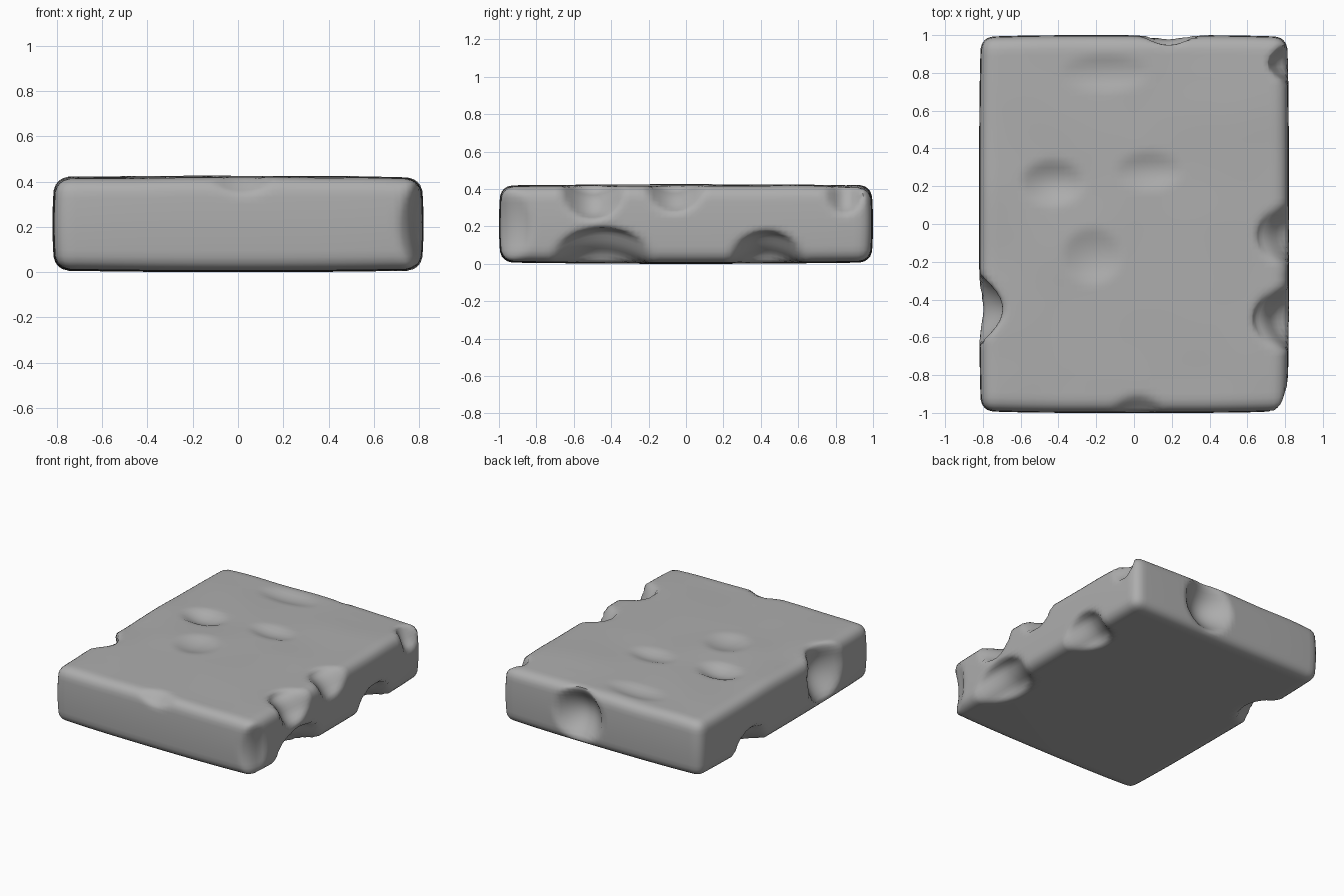
import bpy, bmesh, math
from mathutils import Vector, noise

if "Cube" in bpy.data.objects:
    bpy.data.objects.remove(bpy.data.objects["Cube"])

HALF = Vector((0.82, 1.0, 0.2125))   # half size of the slab
ROUND = 0.065                        # edge rounding
CELL = 0.032

# Worn hollows: centre, radii, push vector
DENTS = [
    # left side
    ((-0.82, -0.45, 0.27), (0.20, 0.20, 0.24), (0.15, 0, -0.02)),
    ((-0.82, 0.40, 0.00), (0.18, 0.20, 0.18), (0.08, 0, 0.07)),
    # right side, upper edge
    ((0.82, -0.50, 0.40), (0.20, 0.17, 0.17), (-0.10, 0, -0.06)),
    ((0.82, -0.06, 0.42), (0.18, 0.16, 0.15), (-0.08, 0, -0.05)),
    ((0.82, 0.85, 0.38), (0.12, 0.10, 0.12), (-0.07, 0, -0.03)),
    # right side, lower edge
    ((0.82, -0.45, 0.03), (0.20, 0.27, 0.17), (-0.09, 0, 0.09)),
    ((0.82, 0.43, 0.02), (0.20, 0.20, 0.16), (-0.09, 0, 0.08)),
    ((0.82, -0.96, 0.20), (0.12, 0.14, 0.22), (-0.04, 0.03, 0)),
    # back crater
    ((0.18, 1.00, 0.23), (0.20, 0.16, 0.20), (0, -0.13, 0)),
    # top hollows
    ((-0.15, 0.80, 0.425), (0.24, 0.10, 0.15), (0, 0, -0.02)),
    ((-0.43, 0.22, 0.425), (0.17, 0.12, 0.15), (0, 0, -0.04)),
    ((0.08, 0.28, 0.425), (0.18, 0.10, 0.15), (0, 0, -0.025)),
    ((-0.22, -0.17, 0.425), (0.16, 0.15, 0.15), (0, 0, -0.03)),
    # front upper lip
    ((0.02, -1.0, 0.42), (0.14, 0.10, 0.08), (0, 0.02, -0.03)),
]


def build_slab():
    """Six gridded sides welded into one rounded, worn block."""
    bm = bmesh.new()
    for axis in range(3):
        a, b = (axis + 1) % 3, (axis + 2) % 3
        na, nb = (math.ceil(2 * HALF[i] / CELL) for i in (a, b))
        for side in (-1, 1):
            rows = []
            for i in range(na + 1):
                row = []
                for j in range(nb + 1):
                    p = Vector()
                    p[axis] = side * HALF[axis]
                    p[a] = HALF[a] * (2 * i / na - 1)
                    p[b] = HALF[b] * (2 * j / nb - 1)
                    row.append(bm.verts.new(p))
                rows.append(row)
            for i in range(na):
                for j in range(nb):
                    q = [rows[i][j], rows[i + 1][j],
                         rows[i + 1][j + 1], rows[i][j + 1]]
                    bm.faces.new(q if side > 0 else q[::-1])
    bmesh.ops.remove_doubles(bm, verts=bm.verts, dist=1e-4)

    for v in bm.verts:
        # rounded edges
        p = v.co
        core = Vector(max(-h + ROUND, min(h - ROUND, c)) for c, h in zip(p, HALF))
        p = core + (p - core).normalized() * ROUND
        # slightly bowed faces
        u, w, t = p.x / HALF.x, p.y / HALF.y, p.z / HALF.z
        p.z *= 1 - 0.035 * (u * u + w * w)
        p.x *= 1 - 0.012 * (t * t + w ** 4)
        p.y *= 1 - 0.010 * (t * t + u ** 4)
        p.z += HALF.z
        # gentle unevenness, bottom kept flat
        p.z += 0.008 * noise.noise(p * 2.6) * max(0, t)
        # worn hollows
        move = Vector()
        for c, r, push in DENTS:
            d = sum(((p[k] - c[k]) / r[k]) ** 2 for k in range(3))
            if d < 1:
                move += Vector(push) * (1 - d) ** 1.2
        v.co = p + move

    mesh = bpy.data.meshes.new("stone_slab")
    bm.to_mesh(mesh)
    bm.free()
    obj = bpy.data.objects.new("stone_slab", mesh)
    bpy.context.collection.objects.link(obj)
    return obj


slab = build_slab()
stone = bpy.data.materials.new("grey_stone")
stone.diffuse_color = (0.42, 0.42, 0.42, 1)
stone.use_nodes = True
stone.node_tree.nodes["Principled BSDF"].inputs["Base Color"].default_value = stone.diffuse_color
slab.data.materials.append(stone)

bpy.context.view_layer.objects.active = slab
slab.select_set(True)
bpy.ops.object.shade_smooth_by_angle(angle=math.radians(60))
